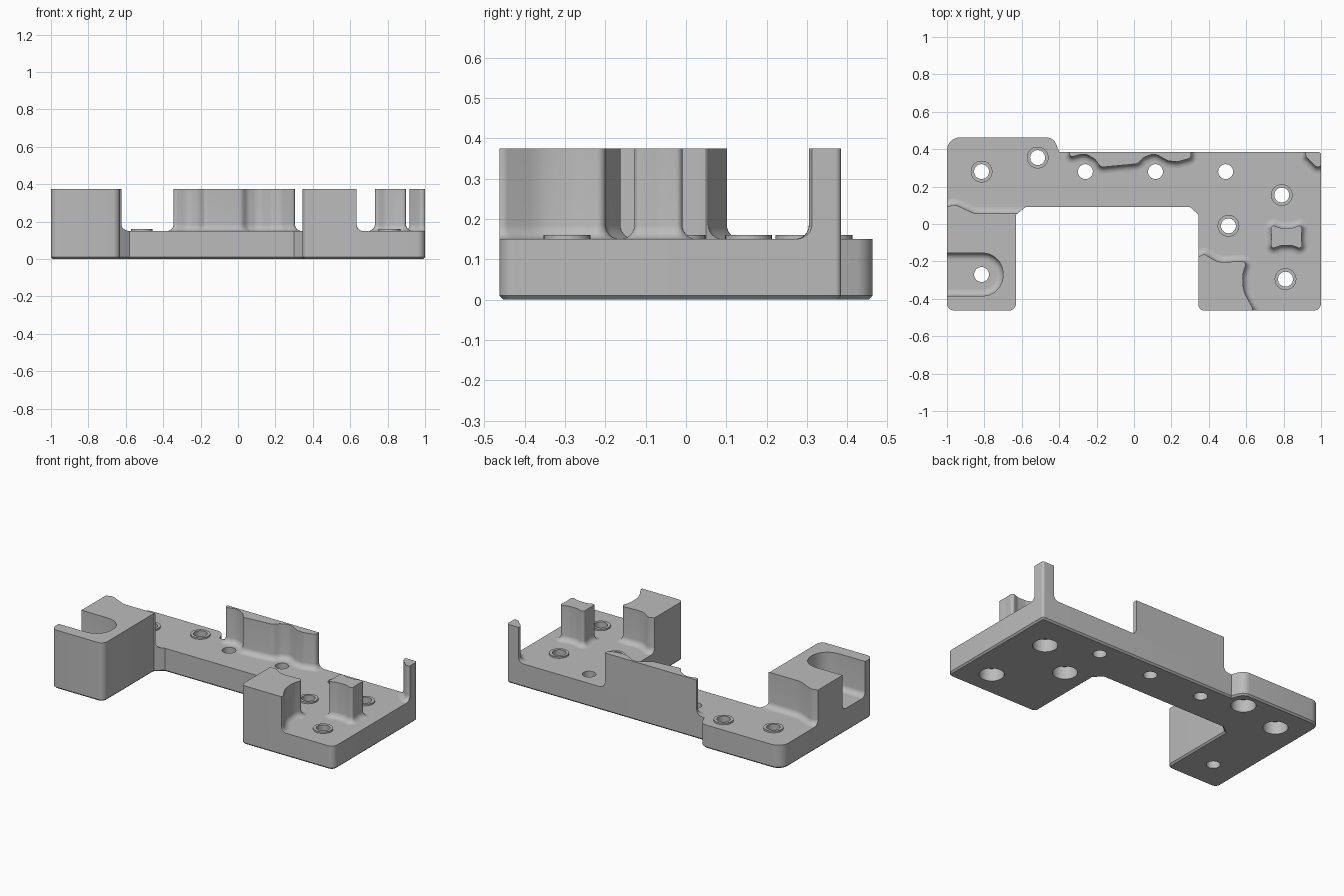
import bpy, bmesh, math
from mathutils import Vector

if "Cube" in bpy.data.objects:
    bpy.data.objects.remove(bpy.data.objects["Cube"])

FLOOR, TOP, FILLET = 0.15, 0.375, 0.035
grey = bpy.data.materials.new("plain grey")
grey.use_nodes = True
grey.diffuse_color = (0.5, 0.5, 0.5, 1)
grey.node_tree.nodes["Principled BSDF"].inputs["Base Color"].default_value = (0.5, 0.5, 0.5, 1)


def rounded(corners, steps=8):
    """Closed outline from (x, y, radius) corners, listed anticlockwise."""
    out = []
    for i, (x, y, r) in enumerate(corners):
        p = Vector((x, y))
        if r == 0:
            out.append(p)
            continue
        a = (Vector(corners[i - 1][:2]) - p)
        b = (Vector(corners[(i + 1) % len(corners)][:2]) - p)
        half = a.angle(b) / 2
        reach = min(r / math.tan(half), a.length * 0.48, b.length * 0.48)
        a.normalize()
        b.normalize()
        centre = p + (a + b).normalized() * reach / math.cos(half)
        start, end = p + a * reach - centre, p + b * reach - centre
        turn = start.angle_signed(end)
        for k in range(steps + 1):
            t = -turn * k / steps
            c, s = math.cos(t), math.sin(t)
            out.append(centre + Vector((c * start.x - s * start.y, s * start.x + c * start.y)))
    return out


def offset(points, d):
    """Move an anticlockwise outline outwards by d."""
    out = []
    for i, p in enumerate(points):
        u = (p - points[i - 1]).normalized()
        v = (points[(i + 1) % len(points)] - p).normalized()
        n, m = Vector((u.y, -u.x)), Vector((v.y, -v.x))
        out.append(p + (n + m) * d / max(1 + n.dot(m), 0.3))
    return out


def loft(name, rings, ring_shaped=False):
    """Join stacked (z, outline) rings, capped or closed into a tube."""
    bm = bmesh.new()
    loops = [[bm.verts.new((p[0], p[1], z)) for p in pts] for z, pts in rings]
    pairs = list(zip(loops, loops[1:]))
    if ring_shaped:
        pairs.append((loops[-1], loops[0]))
    else:
        bm.faces.new(loops[0][::-1])
        bm.faces.new(loops[-1])
    for lo, hi in pairs:
        n = len(lo)
        for i in range(n):
            j = (i + 1) % n
            bm.faces.new((lo[i], lo[j], hi[j], hi[i]))
    bmesh.ops.recalc_face_normals(bm, faces=bm.faces)
    mesh = bpy.data.meshes.new(name)
    bm.to_mesh(mesh)
    bm.free()
    mesh.materials.append(grey)
    ob = bpy.data.objects.new(name, mesh)
    bpy.context.collection.objects.link(ob)
    return ob


def circle(x, y, r, n=32):
    return [(x + r * math.cos(math.tau * i / n), y + r * math.sin(math.tau * i / n)) for i in range(n)]


def select(ob):
    bpy.ops.object.select_all(action="DESELECT")
    ob.select_set(True)
    bpy.context.view_layer.objects.active = ob


def boolean(ob, tool, operation):
    mod = ob.modifiers.new("cut", "BOOLEAN")
    mod.operation, mod.object, mod.solver = operation, tool, "EXACT"
    select(ob)
    bpy.ops.object.modifier_apply(modifier=mod.name)


def smooth(ob):
    select(ob)
    bpy.ops.object.shade_smooth_by_angle(angle=math.radians(30))


# Base plate with a small chamfer underneath
outline = rounded([
    (-1, -0.463, 0.04), (-0.63, -0.463, 0.04), (-0.63, 0.05, 0), (-0.58, 0.09, 0),
    (0.30, 0.09, 0), (0.345, 0.05, 0), (0.345, -0.463, 0.03), (1, -0.463, 0.04),
    (1, 0.385, 0.015), (-0.40, 0.385, 0), (-0.43, 0.463, 0.09), (-1, 0.463, 0.07)])
base = loft("base_plate", [(0, offset(outline, -0.01)), (0.01, outline), (FLOOR, outline)])

# Plain holes, and rimmed holes with a counterbore below
plain = [(-0.815, -0.27), (-0.26, 0.28), (0.115, 0.28), (0.49, 0.28)]
rimmed = [(-0.815, 0.28), (-0.515, 0.355), (0.79, 0.155), (0.505, -0.01), (0.81, -0.295)]
for x, y in plain + rimmed:
    rings = [(-0.1, circle(x, y, 0.04)), (0.3, circle(x, y, 0.04))]
    if (x, y) in rimmed:
        wide = circle(x, y, 0.072)
        rings = [(-0.1, wide), (0.08, wide), (0.08, circle(x, y, 0.04)), rings[1]]
        rim = loft("hole_rim", [(FLOOR, circle(x, y, 0.04)), (0.16, circle(x, y, 0.04)),
                                (0.16, circle(x, y, 0.058)), (FLOOR, circle(x, y, 0.058))], True)
        smooth(rim)
    drill = loft("drill", rings)
    boolean(base, drill, "DIFFERENCE")
    bpy.data.objects.remove(drill)
smooth(base)

# Uprights: outlines overshoot the plate and are trimmed to its edge
uprights = {
    "slotted_block": [
        (-1.2, -0.6, 0), (-0.5, -0.6, 0), (-0.5, 0.055, 0), (-0.85, 0.055, 0.1),
        (-0.96, 0.105, 0.05), (-1.02, 0.085, 0), (-1.2, 0.085, 0), (-1.2, -0.155, 0),
        (-0.7, -0.155, 0.1149), (-0.7, -0.385, 0.1149), (-1.2, -0.385, 0)],
    "corner_block": [
        (0.2, -0.6, 0), (0.61, -0.6, 0), (0.635, -0.45, 0.02), (0.585, -0.36, 0.15),
        (0.58, -0.27, 0.15), (0.605, -0.198, 0.02), (0.45, -0.205, 0.1),
        (0.375, -0.16, 0.02), (0.335, -0.18, 0), (0.2, -0.18, 0)],
    "waisted_pillar": [
        (0.73, -0.135, 0.015), (0.785, -0.115, 0.06), (0.845, -0.115, 0.06), (0.90, -0.135, 0.015),
        (0.895, -0.07, 0.1), (0.90, -0.002, 0.015), (0.845, -0.022, 0.06), (0.785, -0.022, 0.06),
        (0.73, -0.002, 0.015), (0.735, -0.07, 0.1)],
    "back_rail": [
        (-0.345, 0.5, 0), (-0.345, 0.355, 0.015), (-0.265, 0.378, 0.07), (-0.205, 0.345, 0.07),
        (-0.18, 0.303, 0.03), (0.02, 0.322, 0.04), (0.05, 0.355, 0.05), (0.11, 0.378, 0.06),
        (0.18, 0.338, 0.05), (0.23, 0.332, 0.05), (0.305, 0.352, 0.02), (0.305, 0.5, 0)],
    "corner_post": [
        (0.918, 0.5, 0), (0.918, 0.36, 0.02), (0.98, 0.30, 0.02), (1.02, 0.325, 0),
        (1.1, 0.325, 0), (1.1, 0.5, 0)],
}
trim = loft("trim", [(0.1, outline), (0.6, outline)])
for name, corners in uprights.items():
    shape = rounded(corners)
    rings = [(FLOOR - 0.002, offset(shape, FILLET))]
    for k in range(7):
        a = math.pi / 2 * k / 6
        rings.append((FLOOR + FILLET * (1 - math.cos(a)), offset(shape, FILLET * (1 - math.sin(a)))))
    upright = loft(name, rings + [(TOP, shape)])
    boolean(upright, trim, "INTERSECT")
    smooth(upright)
bpy.data.objects.remove(trim)
